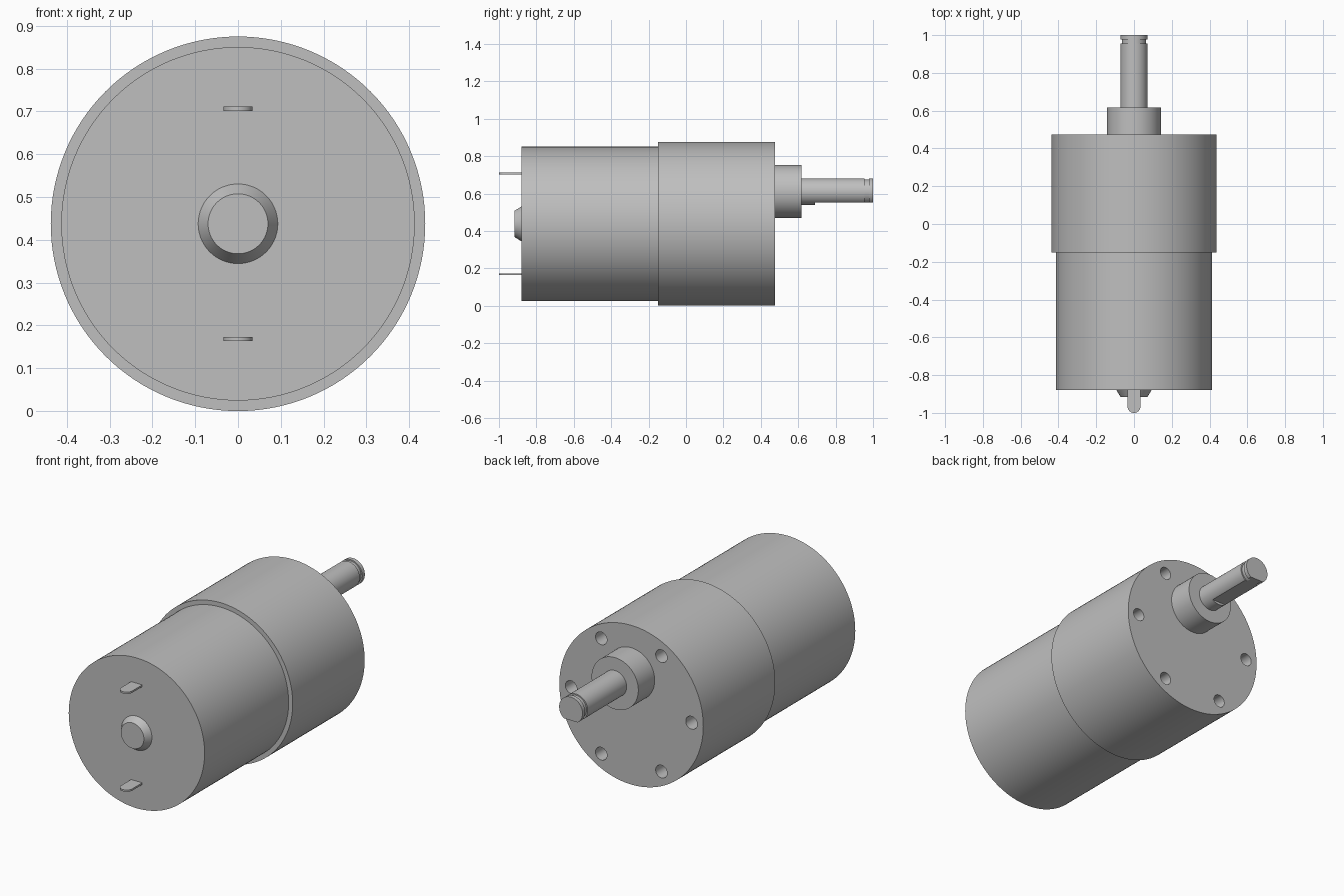
import bpy, bmesh, math
from mathutils import Matrix

if "Cube" in bpy.data.objects:
    bpy.data.objects.remove(bpy.data.objects["Cube"], do_unlink=True)

AXIS_Z = 0.4375    # motor axis height
SHAFT_Z = 0.61     # offset output axis height

grey = bpy.data.materials.new("metal grey")
grey.use_nodes = True
colour = (0.52, 0.52, 0.52, 1)
grey.diffuse_color = colour
grey.node_tree.nodes["Principled BSDF"].inputs["Base Color"].default_value = colour


def finish(name, bm):
    bmesh.ops.recalc_face_normals(bm, faces=bm.faces)
    mesh = bpy.data.meshes.new(name)
    bm.to_mesh(mesh)
    bm.free()
    mesh.materials.append(grey)
    obj = bpy.data.objects.new(name, mesh)
    bpy.context.collection.objects.link(obj)
    return obj


def activate(obj):
    bpy.ops.object.select_all(action='DESELECT')
    obj.select_set(True)
    bpy.context.view_layer.objects.active = obj


def smooth(obj):
    activate(obj)
    bpy.ops.object.shade_smooth_by_angle(angle=math.radians(25))


def turned(name, profile, z, x=0, segments=96):
    """Solid turned about the y direction from (radius, y) stations."""
    bm = bmesh.new()
    rings = []
    for r, y in profile:
        ring = []
        for i in range(segments):
            a = math.tau * i / segments
            ring.append(bm.verts.new((x + r * math.cos(a), y, z + r * math.sin(a))))
        rings.append(ring)
    for a, b in zip(rings, rings[1:]):
        for i in range(segments):
            j = (i + 1) % segments
            bm.faces.new((a[i], a[j], b[j], b[i]))
    bm.faces.new(rings[0])
    bm.faces.new(rings[-1])
    return finish(name, bm)


def cut(obj, cutter):
    mod = obj.modifiers.new("cut", 'BOOLEAN')
    mod.operation = 'DIFFERENCE'
    mod.solver = 'EXACT'
    mod.object = cutter
    activate(obj)
    bpy.ops.object.modifier_apply(modifier=mod.name)
    bpy.data.objects.remove(cutter, do_unlink=True)


# Motor can and its tapered rear bearing cap
smooth(turned("motor_can", [(0.413, -0.88), (0.413, -0.15)], AXIS_Z, segments=128))
smooth(turned("bearing_cap", [(0.07, -0.917), (0.093, -0.88)], AXIS_Z))

# Gearbox with six mounting holes
gearbox = turned("gearbox", [(0.4375, -0.15), (0.4375, 0.475)], AXIS_Z, segments=128)
for k in range(6):
    a = math.tau * k / 6
    cut(gearbox, turned("hole_cutter", [(0.035, 0.35), (0.035, 0.5)],
                        AXIS_Z + 0.366 * math.sin(a), 0.366 * math.cos(a), 32))
smooth(gearbox)

# Output boss
smooth(turned("output_boss", [(0.142, 0.475), (0.142, 0.617)], SHAFT_Z))

# Shaft with a retaining groove and a flat along its underside
shaft = turned("output_shaft", [(0.071, 0.617), (0.071, 0.955), (0.064, 0.955),
                                (0.064, 0.978), (0.071, 0.978), (0.071, 1.0)], SHAFT_Z)
bm = bmesh.new()
bmesh.ops.create_cube(bm, size=1, matrix=Matrix.Translation((0, 0.69 + 0.25, 0.553 - 0.1))
                      @ Matrix.Diagonal((0.4, 0.5, 0.2, 1)))
cut(shaft, finish("flat_cutter", bm))
smooth(shaft)

# Two round-ended terminal tabs
for name, side in (("upper_terminal", 1), ("lower_terminal", -1)):
    r, steps = 0.034, 20
    outline = [(r, -0.88)]
    outline += [(r * math.cos(math.pi * i / steps), -1 + r - r * math.sin(math.pi * i / steps))
                for i in range(steps + 1)]
    outline += [(-r, -0.88)]
    z = AXIS_Z + side * 0.269
    bm = bmesh.new()
    face = bm.faces.new([bm.verts.new((x, y, z - 0.005)) for x, y in outline])
    grown = bmesh.ops.extrude_face_region(bm, geom=[face])
    verts = [v for v in grown["geom"] if isinstance(v, bmesh.types.BMVert)]
    bmesh.ops.translate(bm, verts=verts, vec=(0, 0, 0.01))
    smooth(finish(name, bm))
